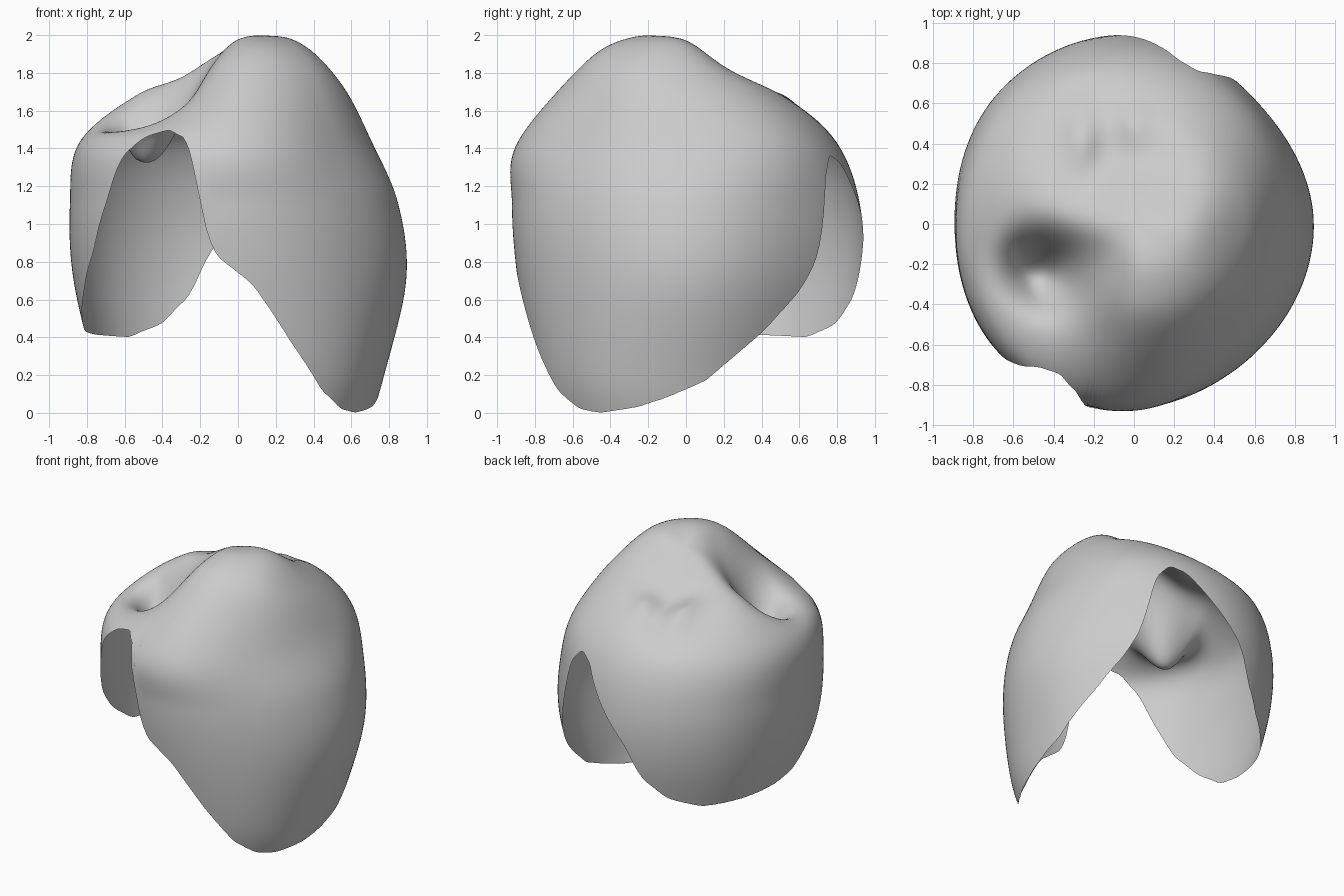
import bpy, bmesh, math
from math import cos, sin, exp, radians

cube = bpy.data.objects.get("Cube")
if cube:
    bpy.data.objects.remove(cube, do_unlink=True)

COLUMNS, ROWS, TOP_Z = 240, 64, 1.94

# Cross-sections every 45 degrees, anticlockwise from +x:
# crown heights at the two inner radii, then wall radii going down
INNER = (0.3, 0.55)
LEVELS = (1.43, 1.1, 0.7, 0.2)
SECTIONS = [
    (1.95, 1.73, .71, .85, .89, .77),
    (1.84, 1.71, .78, .85, .85, .72),
    (1.78, 1.69, .80, .92, .93, .82),
    (1.77, 1.68, .83, .93, .92, .80),
    (1.82, 1.69, .84, .89, .87, .75),
    (1.84, 1.60, .88, .93, .90, .80),
    (1.96, 1.83, .89, .92, .89, .80),
    (1.97, 1.82, .74, .85, .88, .83),
]

# Lower edge: azimuth in degrees and height, two lobes between two notches
RIM = [(-36, 0), (-20, .03), (-8, .08), (8, .17), (31, .43), (46, .65), (53, .82),
       (57, 1.05), (60, 1.25), (67, 1.37), (75, 1.32), (85, 1.12), (99, .85), (106, .62),
       (117, .47), (132, .4), (150, .41), (172, .43), (185, .47), (200, .63), (213, .85),
       (221, 1.1), (228, 1.35), (235, 1.46), (244, 1.5), (252, 1.45), (256, 1.3),
       (258, 1.05), (262, .84), (275, .68), (290, .36), (303, .12), (314, .02), (324, 0)]


def spline(a, b, c, d, t):
    return 0.5 * (2 * b + (c - a) * t + (2 * a - 5 * b + 4 * c - d) * t * t
                  + (3 * b - a - 3 * c + d) * t ** 3)


def section(angle):
    """Section values at any azimuth, blended around the body."""
    i, t = divmod(angle / 45, 1)
    near = [SECTIONS[(int(i) + k) % 8] for k in (-1, 0, 1, 2)]
    return [spline(*values, t) for values in zip(*near)]


def rim_height(angle):
    def linear(a):
        a = (a + 36) % 360 - 36
        for (a0, z0), (a1, z1) in zip(RIM, RIM[1:]):
            if a <= a1:
                return z0 + (z1 - z0) * (a - a0) / (a1 - a0)
        return 0
    return sum(linear(angle + k) for k in (-1.5, 0, 1.5)) / 3


def profile(angle):
    """Function giving (radius, height) along one section, and its length."""
    s, opposite = section(angle), section(angle + 180)
    pts = [(-INNER[0], opposite[0]), (0, TOP_Z)]
    pts += list(zip(INNER, s[:2])) + list(zip(s[2:], LEVELS))
    pts += [(s[-1] - .1, -.1), (s[-1] - .25, -.4)]
    last = len(pts) - 3

    def at(u):
        i = min(int(u), last - 1)
        return [spline(*axis, u - i) for axis in zip(*pts[i:i + 4])]
    return at, last


def relief(x, y):
    """Deep pit beside the crown and a shallow dimpled hollow behind it."""
    def bump(cx, cy, sx, sy, h):
        return h * exp(-((x - cx) / sx) ** 2 - ((y - cy) / sy) ** 2)
    return (bump(-.44, -.23, .23, .18, -.31) + bump(-.15, .42, .32, .3, -.08)
            + bump(-.26, .42, .09, .17, .05) + bump(.0, .48, .08, .12, .03)
            + bump(-.28, .68, .14, .07, -.03) + bump(.15, -.2, .3, .2, .02))


# Shell: one open surface, each column running from the crown to the rim
bm = bmesh.new()
crown = bm.verts.new((0, 0, TOP_Z + relief(0, 0)))
columns = []
for c in range(COLUMNS):
    angle = 360 * c / COLUMNS
    at, end = profile(angle)
    rim = rim_height(angle)
    while at(end)[1] < rim:
        end -= 0.005
    column = []
    for k in range(1, ROWS + 1):
        r, z = at(end * k / ROWS)
        x, y = r * cos(radians(angle)), r * sin(radians(angle))
        fade = min(1, max(0, (.85 - r) / .25))
        column.append(bm.verts.new((x, y, z + fade * relief(x, y))))
    columns.append(column)

for a, b in zip(columns, columns[1:] + columns[:1]):
    bm.faces.new((crown, a[0], b[0]))
    for k in range(ROWS - 1):
        bm.faces.new((a[k], a[k + 1], b[k + 1], b[k]))

mesh = bpy.data.meshes.new("shell")
bm.to_mesh(mesh)
bm.free()
shell = bpy.data.objects.new("shell", mesh)
bpy.context.collection.objects.link(shell)

# Plain grey material
grey = bpy.data.materials.new("plain grey")
grey.use_nodes = True
color = (0.6, 0.6, 0.6, 1)
grey.diffuse_color = color
grey.node_tree.nodes["Principled BSDF"].inputs["Base Color"].default_value = color
mesh.materials.append(grey)

bpy.context.view_layer.objects.active = shell
shell.select_set(True)
bpy.ops.object.shade_smooth()
